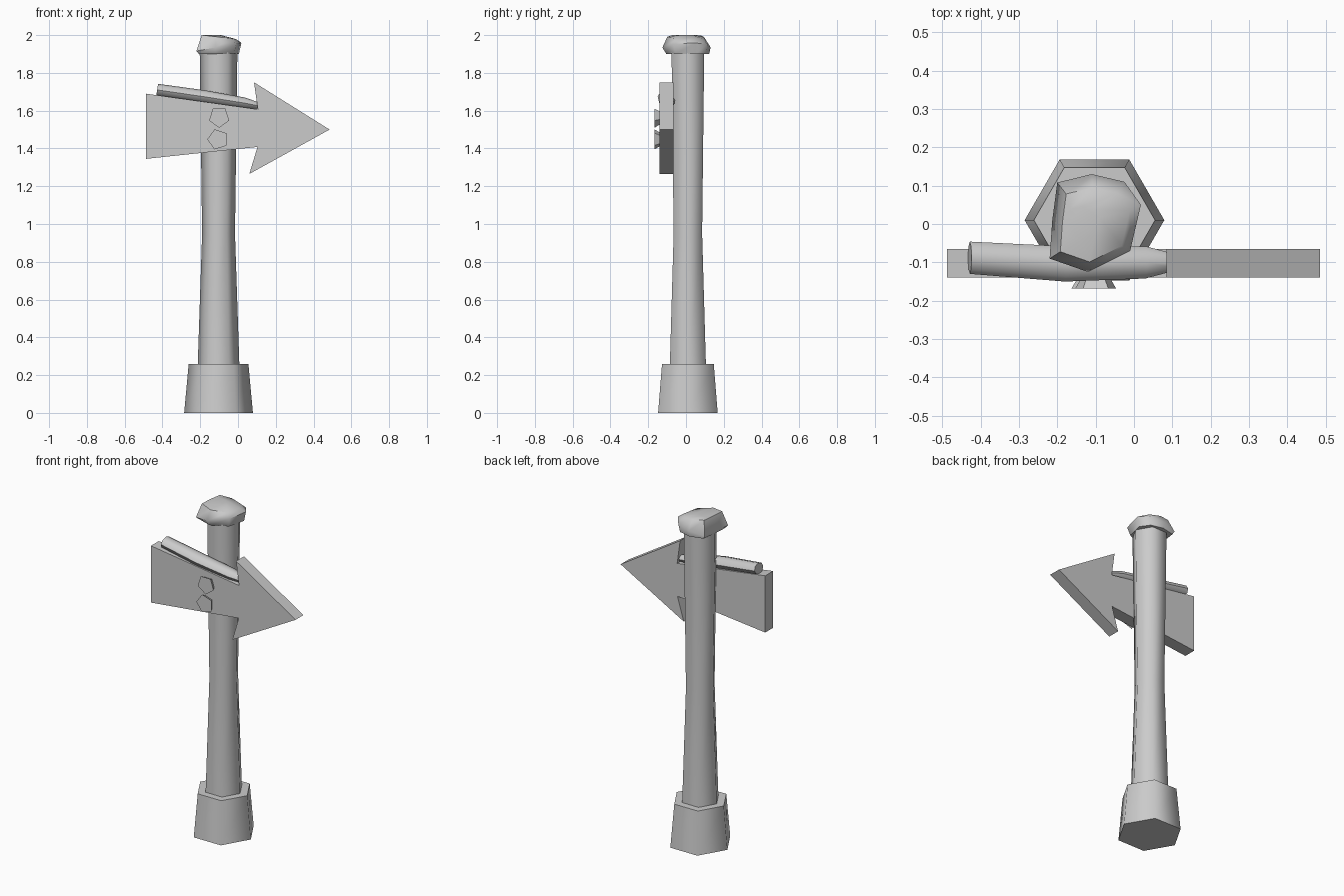
import bpy
import math
from mathutils import Vector

if "Cube" in bpy.data.objects:
    bpy.data.objects.remove(bpy.data.objects["Cube"])

POST_X, POST_Y = -0.103, 0.01


def loft(name, rings, smooth=None):
    """Closed solid through rings that share a vertex count."""
    n = len(rings[0])
    verts = [p for ring in rings for p in ring]
    faces = [tuple(range(n))[::-1], tuple(range(len(verts) - n, len(verts)))]
    for k in range(len(rings) - 1):
        for i in range(n):
            a, b = k * n + i, k * n + (i + 1) % n
            faces.append((a, b, b + n, a + n))
    mesh = bpy.data.meshes.new(name)
    mesh.from_pydata(verts, [], faces)
    obj = bpy.data.objects.new(name, mesh)
    bpy.context.collection.objects.link(obj)
    bpy.ops.object.select_all(action='DESELECT')
    obj.select_set(True)
    bpy.context.view_layer.objects.active = obj
    bpy.ops.object.mode_set(mode='EDIT')
    bpy.ops.mesh.select_all(action='SELECT')
    bpy.ops.mesh.normals_make_consistent(inside=False)
    bpy.ops.object.mode_set(mode='OBJECT')
    if smooth:
        bpy.ops.object.shade_smooth_by_angle(angle=math.radians(smooth))
    return obj


def hexagon(r, z):
    return [(POST_X + r * math.cos(i * math.pi / 3),
             POST_Y + r * math.sin(i * math.pi / 3), z) for i in range(6)]


# Six-sided foot and waisted post
loft("post_foot", [hexagon(0.182, 0), hexagon(0.158, 0.26)], 65)
loft("post", [hexagon(r, z) for r, z in
              [(0.112, 0.2), (0.11, 0.26), (0.087, 0.95), (0.1, 1.93)]], 65)

# Lumpy snow cap, slightly lower on the right
outline = [(-0.22, -0.09), (-0.12, -0.125), (-0.01, -0.07), (0.018, 0.05),
           (-0.025, 0.11), (-0.11, 0.13), (-0.2, 0.108), (-0.213, 0.01)]
rings = []
for scale, z, tilt, dy in [(0.89, 1.9, 0, 0.008), (1, 1.937, 0.18, 0), (0.76, 1.99, -0.09, -0.005)]:
    rings.append([(POST_X + (x - POST_X) * scale, (y + dy) * scale,
                   min(2.0, z + (x - POST_X) * tilt)) for x, y in outline])
# crown point pulled a little higher than the rim
rings.append([(POST_X - 0.03 + (x - POST_X) * 0.35, y * 0.35, 2.0) for x, y in outline])
loft("snow_cap", rings, 50)

# Arrow-shaped sign board
arrow = [(-0.487, 1.69), (0.105, 1.607), (0.085, 1.75), (0.485, 1.5),
         (0.06, 1.265), (0.103, 1.408), (-0.487, 1.345)]
loft("arrow_board", [[(x, y, z) for x, z in arrow] for y in (-0.065, -0.14)])

# Five-sided nail heads, flaring toward the front
for i, (x, z, turn) in enumerate([(-0.1, 1.565, 270), (-0.107, 1.448, 180)]):
    nail = []
    for y, r in [(-0.135, 0.036), (-0.168, 0.056)]:
        nail.append([(x + r * math.cos(math.radians(turn + 72 * k)), y,
                      z + r * math.sin(math.radians(turn + 72 * k))) for k in range(5)])
    loft(f"nail_{i + 1}", nail)

# Ridge of snow lying along the top edge of the board
# columns: x, centre y, half width, bottom z, top z
stations = [(-0.428, -0.088, 0.042, 1.678, 1.742), (-0.18, -0.104, 0.046, 1.64, 1.708),
            (0.03, -0.1, 0.042, 1.612, 1.67), (0.105, -0.1, 0.022, 1.608, 1.645)]
rings = []
for x, y, w, low, top in stations:
    mid, half = (low + top) / 2, (top - low) / 2
    rings.append([(x + 0.15 * half * math.sin(a), y + w * math.cos(a), mid + half * math.sin(a))
                  for a in (math.pi * k / 4 for k in range(8))])
loft("snow_ridge", rings, 50)
